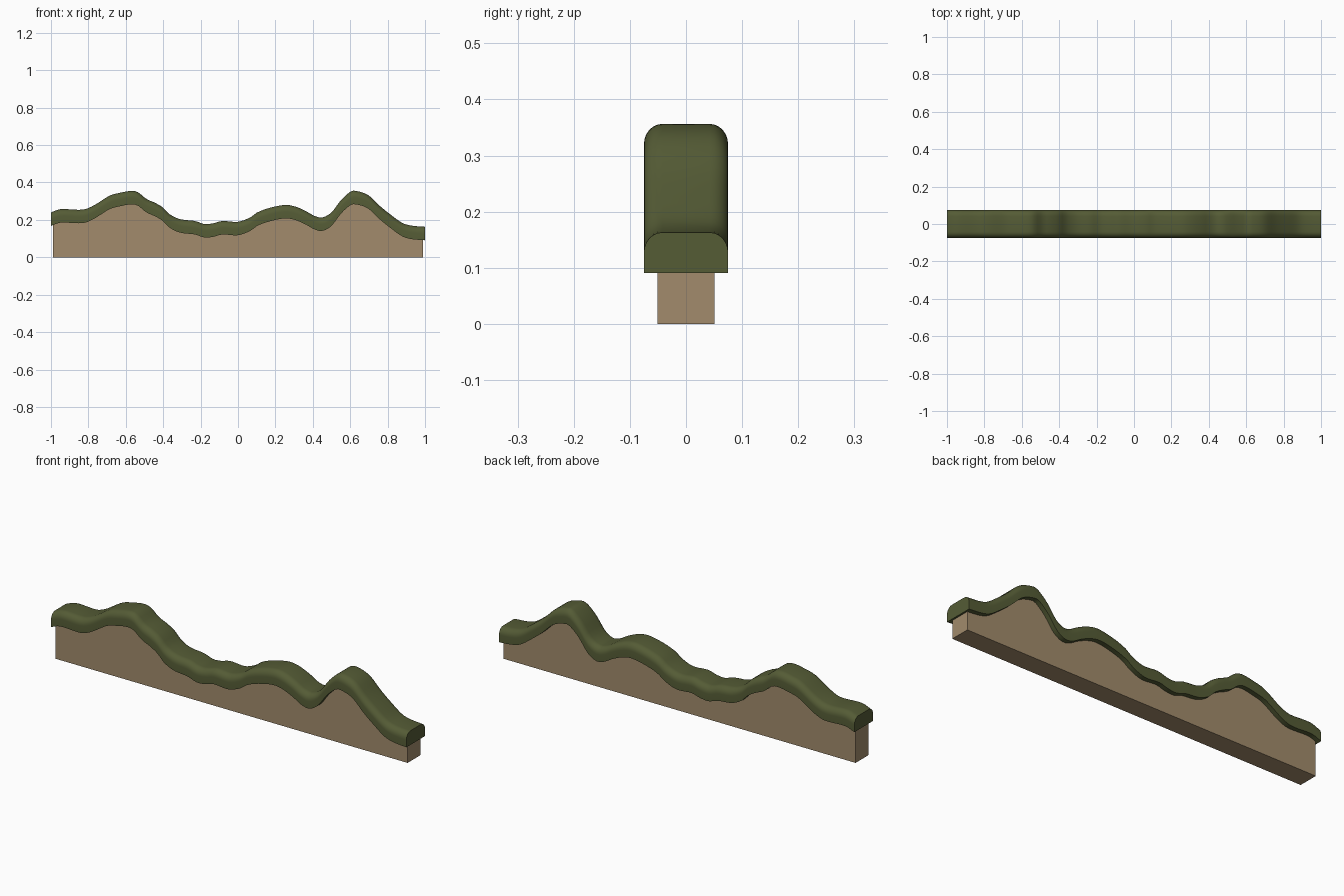
import bpy, math

if "Cube" in bpy.data.objects:
    bpy.data.objects.remove(bpy.data.objects["Cube"])

# Ridge line of the grassy top: (x, z)
RIDGE = [(-1, .24), (-.95, .257), (-.83, .255), (-.775, .275), (-.685, .33), (-.63, .345),
         (-.57, .355), (-.535, .348), (-.49, .312), (-.445, .292), (-.40, .265), (-.365, .23),
         (-.31, .204), (-.23, .194), (-.18, .178), (-.13, .182), (-.085, .194), (0, .19),
         (.065, .213), (.107, .242), (.18, .267), (.257, .28), (.31, .27), (.365, .246),
         (.405, .223), (.45, .213), (.50, .24), (.55, .305), (.60, .35), (.625, .356),
         (.695, .333), (.76, .273), (.82, .225), (.88, .183), (.93, .169), (1, .163)]
THICK, HALF_TURF, HALF_SOIL = 0.072, 0.075, 0.051


def slope(i):
    a, b = RIDGE[max(i - 1, 0)], RIDGE[min(i + 1, len(RIDGE) - 1)]
    return (b[1] - a[1]) / (b[0] - a[0])


def height(x):
    """Smooth cubic interpolation of the ridge line."""
    i = max(k for k in range(len(RIDGE) - 1) if RIDGE[k][0] <= x + 1e-9)
    (x0, z0), (x1, z1) = RIDGE[i], RIDGE[i + 1]
    w = x1 - x0
    t = (x - x0) / w
    return ((2*t**3 - 3*t*t + 1) * z0 + (t**3 - 2*t*t + t) * w * slope(i)
            + (3*t*t - 2*t**3) * z1 + (t**3 - t*t) * w * slope(i + 1))


def loft(name, rings, color_name, color):
    """Skin a row of equal closed cross-sections and cap both ends."""
    n = len(rings[0])
    verts = [v for r in rings for v in r]
    faces = [(k*n + j, k*n + (j+1) % n, (k+1)*n + (j+1) % n, (k+1)*n + j)
             for k in range(len(rings) - 1) for j in range(n)]
    faces += [tuple(range(n))[::-1], tuple(range(len(verts) - n, len(verts)))]
    mesh = bpy.data.meshes.new(name)
    mesh.from_pydata(verts, [], faces)
    mat = bpy.data.materials.new(color_name)
    mat.diffuse_color = (*color, 1)
    mat.use_nodes = True
    mat.node_tree.nodes["Principled BSDF"].inputs["Base Color"].default_value = mat.diffuse_color
    mesh.materials.append(mat)
    obj = bpy.data.objects.new(name, mesh)
    bpy.context.collection.objects.link(obj)
    bpy.ops.object.select_all(action='DESELECT')
    obj.select_set(True)
    bpy.context.view_layer.objects.active = obj
    bpy.ops.object.mode_set(mode='EDIT')
    bpy.ops.mesh.select_all(action='SELECT')
    bpy.ops.mesh.normals_make_consistent(inside=False)
    bpy.ops.object.mode_set(mode='OBJECT')
    bpy.ops.object.shade_smooth_by_angle(angle=math.radians(35))
    return obj


# Turf cross-section: flat underside, rounded upper corners (y, offset below ridge)
RY, RZ, ARC = 0.033, 0.036, 6
arc = [(HALF_TURF - RY + RY * math.cos(a), -RZ + RZ * math.sin(a))
       for a in (math.pi / 2 * k / ARC for k in range(ARC + 1))]
section = [(HALF_TURF, -THICK)] + arc + [(-y, z) for y, z in reversed(arc)] + [(-HALF_TURF, -THICK)]

N = 120
turf_x = [-1 + 2 * k / N for k in range(N + 1)]
loft("turf_cap", [[(x, y, height(x) + dz) for y, dz in section] for x in turf_x],
     "moss green", (.09, .106, .036))

# Soil wall under the turf, slightly narrower and shorter
soil_rings = []
for x in (0.99 * v for v in turf_x):
    top = height(x) - THICK + 0.004
    soil_rings.append([(x, -HALF_SOIL, 0), (x, HALF_SOIL, 0), (x, HALF_SOIL, top), (x, -HALF_SOIL, top)])
loft("soil_wall", soil_rings, "sandy brown", (.36, .26, .15))
